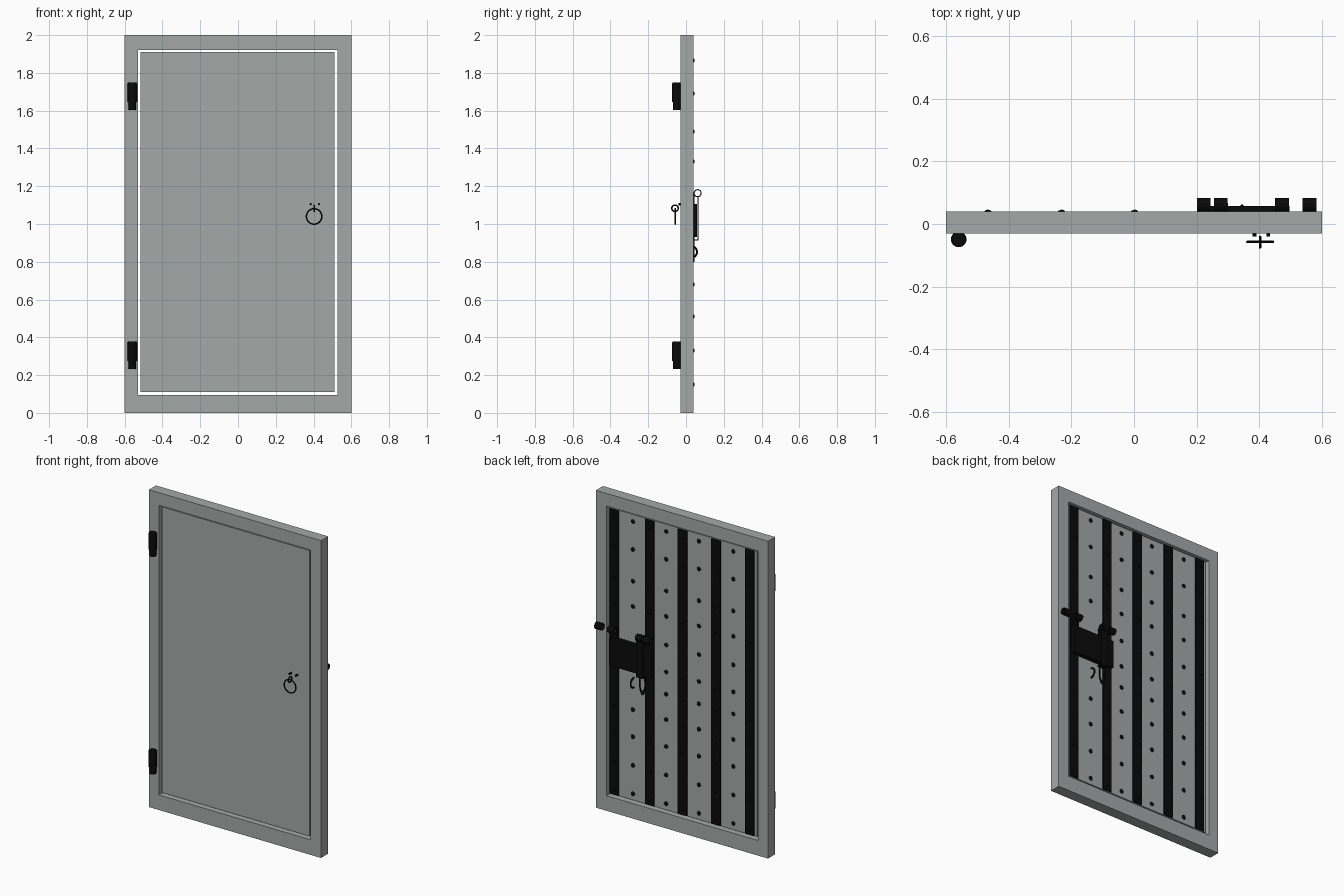
import bpy, bmesh, math
from mathutils import Matrix, Vector

if "Cube" in bpy.data.objects:
    bpy.data.objects.remove(bpy.data.objects["Cube"])


def material(name, rgb):
    m = bpy.data.materials.new(name)
    m.diffuse_color = (*rgb, 1)
    m.use_nodes = True
    m.node_tree.nodes["Principled BSDF"].inputs["Base Color"].default_value = m.diffuse_color
    return m


GREY = material("cool grey", (0.37, 0.40, 0.395))
BLACK = material("iron black", (0.003, 0.003, 0.003))


def finish(name, bm, mat, smooth=False):
    bmesh.ops.recalc_face_normals(bm, faces=bm.faces)
    me = bpy.data.meshes.new(name)
    bm.to_mesh(me)
    bm.free()
    me.materials.append(mat)
    ob = bpy.data.objects.new(name, me)
    bpy.context.collection.objects.link(ob)
    if smooth:
        bpy.ops.object.select_all(action='DESELECT')
        ob.select_set(True)
        bpy.context.view_layer.objects.active = ob
        bpy.ops.object.shade_smooth_by_angle()
    return ob


def add_box(bm, x0, x1, y0, y1, z0, z1):
    m = (Matrix.Translation(((x0 + x1) / 2, (y0 + y1) / 2, (z0 + z1) / 2))
         @ Matrix.Diagonal((x1 - x0, y1 - y0, z1 - z0, 1)))
    bmesh.ops.create_cube(bm, size=1, matrix=m)


def box(name, mat, *dims):
    bm = bmesh.new()
    add_box(bm, *dims)
    return finish(name, bm, mat)


def lathe(name, mat, profile, matrix, closed=False, steps=24):
    """Spin an (r, z) profile around local z, then place it with matrix."""
    bm = bmesh.new()
    vs = [bm.verts.new((r, 0, z)) for r, z in profile]
    es = [bm.edges.new(p) for p in zip(vs, vs[1:])]
    if closed:
        es.append(bm.edges.new((vs[-1], vs[0])))
    bmesh.ops.spin(bm, geom=vs + es, axis=(0, 0, 1), cent=(0, 0, 0),
                   angle=2 * math.pi, steps=steps)
    bmesh.ops.remove_doubles(bm, verts=bm.verts, dist=1e-5)
    bmesh.ops.transform(bm, matrix=matrix, verts=bm.verts)
    return finish(name, bm, mat, True)


def ring(name, center, radius, wire, rot, scale=(1, 1, 1)):
    profile = [(radius + wire * math.cos(a * math.pi / 4), wire * math.sin(a * math.pi / 4))
               for a in range(8)]
    m = Matrix.Translation(center) @ rot @ Matrix.Diagonal((*scale, 1))
    return lathe(name, BLACK, profile, m, True, 32)


ALONG_X = Matrix.Rotation(math.pi / 2, 4, 'Y')
ALONG_Y = Matrix.Rotation(-math.pi / 2, 4, 'X')

# Door frame: one rectangular loop, extruded in depth
bm = bmesh.new()
outer = [(-0.6, 0), (0.6, 0), (0.6, 2), (-0.6, 2)]
inner = [(-0.53, 0.095), (0.526, 0.095), (0.526, 1.92), (-0.53, 1.92)]
o = [bm.verts.new((x, -0.03, z)) for x, z in outer]
i = [bm.verts.new((x, -0.03, z)) for x, z in inner]
for k in range(4):
    n = (k + 1) % 4
    bm.faces.new((o[k], o[n], i[n], i[k]))
ext = bmesh.ops.extrude_face_region(bm, geom=bm.faces[:])
bmesh.ops.translate(bm, vec=(0, 0.07, 0),
                    verts=[g for g in ext["geom"] if isinstance(g, bmesh.types.BMVert)])
finish("door_frame", bm, GREY)

# Door leaf
box("door_leaf", GREY, -0.515, 0.511, -0.02, 0.028, 0.11, 1.91)

# Vertical iron straps on the back
STRAPS = [-0.467, -0.231, 0.002, 0.23, 0.478]
for x in STRAPS:
    box("back_strap", BLACK, x - 0.031, x + 0.031, 0.027, 0.036, 0.112, 1.908)

# Domed studs on straps and boards
bm = bmesh.new()
ROWS = [0.15, 0.33, 0.51, 0.68, 0.84, 0.98, 1.15, 1.33, 1.49, 1.69, 1.865]
COLUMNS = [(x, 0.036) for x in STRAPS] + [(x, 0.028) for x in (-0.35, -0.11, 0.118, 0.35)]
for x, y in COLUMNS:
    for z in ROWS:
        if x > 0.2 and 0.8 < z < 1.2:
            continue
        m = Matrix.Translation((x, y, z)) @ Matrix.Diagonal((0.013, 0.01, 0.013, 1))
        bmesh.ops.create_uvsphere(bm, u_segments=12, v_segments=8, radius=1, matrix=m)
finish("studs", bm, BLACK, True)

# Lock plate
box("lock_plate", BLACK, 0.202, 0.496, 0.027, 0.057, 0.93, 1.105)

# Hollow bolt tubes along the top of the lock
for x in (0.223, 0.277, 0.473, 0.561):
    w = 0.022
    lathe("bolt_tube", BLACK, [(0.016, -w), (0.0215, -w), (0.0215, w), (0.016, w)],
          Matrix.Translation((x, 0.0615, 1.163)) @ ALONG_X, True)
for x0, x1 in ((0.255, 0.3), (0.451, 0.496)):
    box("tube_bracket", BLACK, x0, x1, 0.036, 0.044, 1.1, 1.16)

# Hasp strap with its return, oval loop and staple
box("hasp_strap", BLACK, 0.255, 0.3, 0.062, 0.067, 0.915, 1.147)
box("hasp_foot", BLACK, 0.255, 0.3, 0.03, 0.067, 0.912, 0.919)
ring("hasp_loop", (0.275, 0.042, 0.87), 0.019, 0.004, ALONG_Y, (1, 3.2, 1))
ring("lock_staple", (0.345, 0.027, 0.852), 0.031, 0.005, ALONG_X)

# Front ring handle with its staple and nails
ring("handle_ring", (0.403, -0.057, 1.04), 0.041, 0.004, ALONG_Y)
ring("handle_staple", (0.403, -0.058, 1.083), 0.017, 0.004, ALONG_X)
for x in (0.385, 0.429):
    lathe("handle_nail", BLACK, [(0, -0.01), (0.006, -0.01), (0.006, 0.01), (0, 0.01)],
          Matrix.Translation((x, -0.03, 1.105)) @ ALONG_Y, steps=12)

# Hinge barrels: thick upper knuckle over a thinner lower one
for z in (0.232, 1.603):
    lathe("hinge", BLACK,
          [(0, 0), (0.02, 0), (0.02, 0.042), (0.025, 0.042),
           (0.025, 0.14), (0.021, 0.146), (0, 0.146)],
          Matrix.Translation((-0.56, -0.049, z)))
